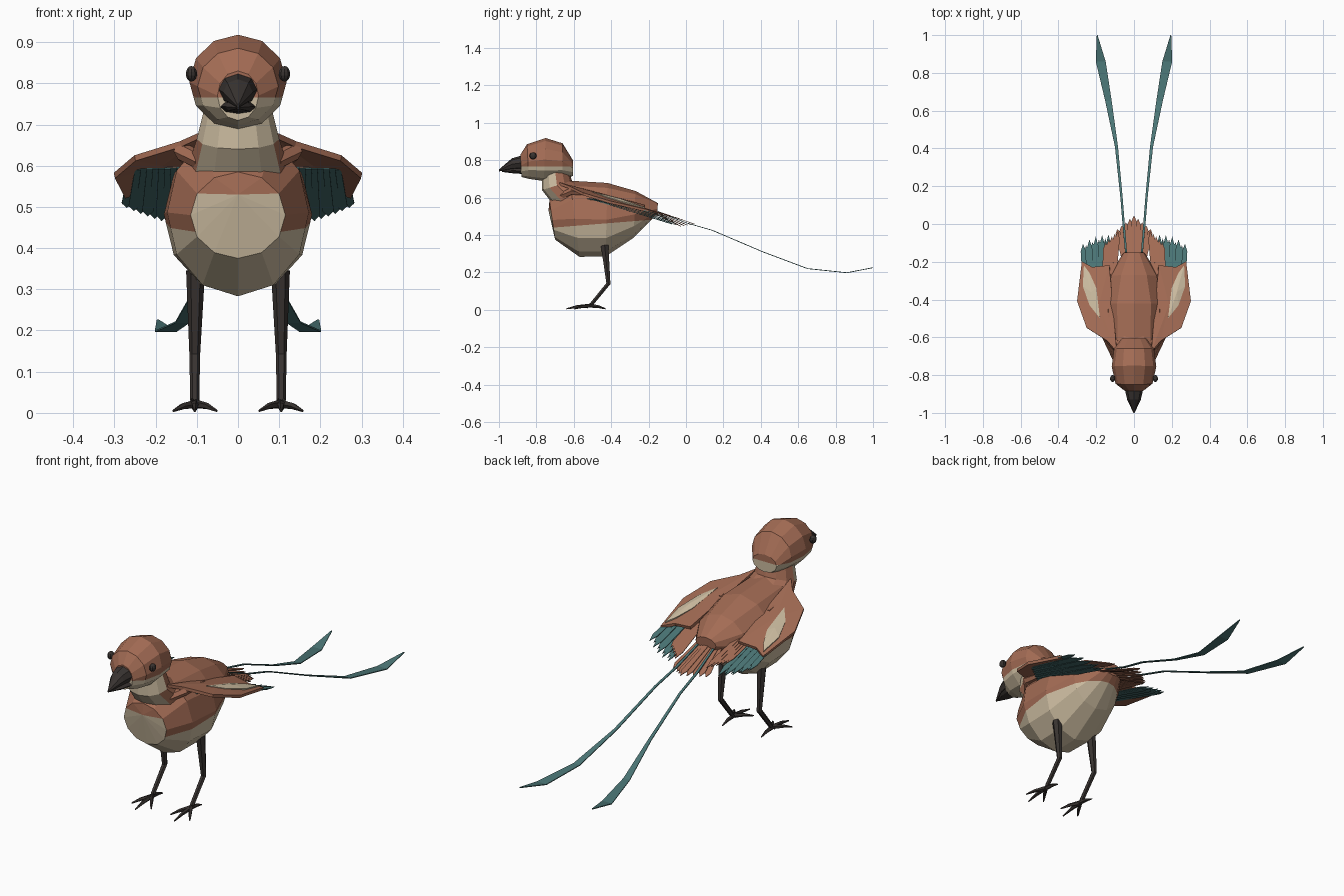
import bpy, bmesh, math
from mathutils import Vector as V

if "Cube" in bpy.data.objects:
    bpy.data.objects.remove(bpy.data.objects["Cube"])


def mat(name, r, g, b):
    m = bpy.data.materials.new(name)
    m.diffuse_color = (r, g, b, 1)
    m.use_nodes = True
    m.node_tree.nodes["Principled BSDF"].inputs["Base Color"].default_value = m.diffuse_color
    return m


BROWN = mat("brown", .37, .15, .09)
CREAM = mat("cream", .60, .50, .35)
TEAL = mat("teal", .07, .18, .18)
DARK = mat("dark", .04, .033, .03)


def finish(name, bm, mats, pick=None, mirror=False, solid=0):
    me = bpy.data.meshes.new(name)
    if pick:
        for f in bm.faces:
            f.material_index = pick(f.calc_center_median())
    bm.to_mesh(me)
    bm.free()
    for m in mats:
        me.materials.append(m)
    ob = bpy.data.objects.new(name, me)
    bpy.context.collection.objects.link(ob)
    if solid:
        s = ob.modifiers.new("thickness", 'SOLIDIFY')
        s.thickness, s.offset = solid, 0
    if mirror:
        m = ob.modifiers.new("mirror", 'MIRROR')
        m.use_mirror_merge = False
    return ob


def skin(bm, rings):
    """Join rings of points into a closed skin."""
    vs = [[bm.verts.new(p) for p in r] for r in rings]
    n = len(vs[0])
    for a, b in zip(vs, vs[1:]):
        for k in range(n):
            bm.faces.new((a[k], a[(k + 1) % n], b[(k + 1) % n], b[k]))
    bm.faces.new(vs[0])
    bm.faces.new(vs[-1])
    bmesh.ops.remove_doubles(bm, verts=[v for r in vs for v in r], dist=1e-4)
    bmesh.ops.recalc_face_normals(bm, faces=bm.faces)


def loft(stations, n=12):
    """Each station: top y, top z, bottom y, bottom z, half width."""
    bm, rings = bmesh.new(), []
    for yt, zt, yb, zb, w in stations:
        c, h = V((0, yt + yb, zt + zb)) / 2, V((0, yt - yb, zt - zb)) / 2
        angs = [math.tau * k / n for k in range(n)]
        rings.append([c + h * math.cos(a) + V((w * math.sin(a), 0, 0)) for a in angs])
    skin(bm, rings)
    return bm


def cut(bm, co, no):
    bmesh.ops.bisect_plane(bm, geom=bm.verts[:] + bm.edges[:] + bm.faces[:], plane_co=co, plane_no=no)


def tube(bm, path, radii, n=6):
    path = [V(p) for p in path]
    rings = []
    for i, (p, r) in enumerate(zip(path, radii)):
        d = (path[min(i + 1, len(path) - 1)] - path[max(i - 1, 0)]).normalized()
        s = d.cross(V((0, 1, .3))).normalized() if abs(d.z) > .6 else d.cross(V((0, 0, 1))).normalized()
        u = d.cross(s)
        rings.append([p + r * (s * math.cos(math.tau * k / n) + u * math.sin(math.tau * k / n)) for k in range(n)])
    skin(bm, rings)


def blade(bm, root, tip, w):
    """Flat pointed feather."""
    root, tip = V(root), V(tip)
    d = tip - root
    s = V((d.y, -d.x, 0)).normalized() * w
    m = root + d * .88
    bm.faces.new([bm.verts.new(p) for p in (root - s * .7, m - s, tip, m + s, root + s * .7)])


# Body
bm = loft([(-.735, .53, -.735, .53, 0), (-.73, .585, -.70, .375, .115), (-.62, .69, -.57, .283, .172),
           (-.42, .678, -.43, .285, .18), (-.27, .635, -.28, .385, .135), (-.15, .57, -.155, .51, .055)])
cut(bm, (0, -.7, .44), (0, -.08, 1))
finish("body", bm, [BROWN, CREAM],
       lambda c: int(c.z < .44 + .08 * (c.y + .7) or (c.y < -.715 and c.z < .52)))

# Neck
finish("neck", loft([(-.55, .66, -.70, .55, .12), (-.61, .69, -.77, .64, .10), (-.63, .76, -.77, .73, .08)]),
       [BROWN, CREAM], lambda c: int(c.y < -.69))

# Head
bm = loft([(-.885, .83, -.88, .71, .05), (-.85, .885, -.84, .70, .098), (-.75, .918, -.76, .688, .118),
           (-.66, .89, -.66, .698, .106), (-.605, .80, -.605, .715, .065)])
cut(bm, (0, 0, .765), (0, 0, 1))
finish("head", bm, [BROWN, CREAM], lambda c: int(c.z < .765))

# Beak halves
finish("upper_beak", loft([(-.86, .83, -.86, .745, .052), (-.93, .81, -.93, .747, .036),
                           (-1, .75, -1, .74, .003)], 8), [DARK])
finish("lower_beak", loft([(-.86, .76, -.86, .725, .048), (-.93, .757, -.93, .73, .032),
                           (-.985, .745, -.985, .737, .003)], 8), [DARK])

# Eyes
bm = bmesh.new()
bmesh.ops.create_uvsphere(bm, u_segments=10, v_segments=7, radius=.019)
bmesh.ops.scale(bm, verts=bm.verts, vec=(.75, 1, 1))
bmesh.ops.translate(bm, verts=bm.verts, vec=(.113, -.818, .823))
finish("eyes", bm, [DARK], mirror=True)

# Legs and toes
bm = bmesh.new()
tube(bm, [(.103, -.435, .345), (.105, -.415, .14), (.105, -.505, .03), (.105, -.53, .015)],
     [.023, .013, .011, .010])
for tx, ty in ((.105, -.64), (.052, -.595), (.157, -.595), (.105, -.43)):
    a, b = V((.105, -.515, .022)), V((tx, ty, .005))
    tube(bm, [a, a.lerp(b, .55) + V((0, 0, .004)), b], [.011, .008, .003], 5)
finish("legs", bm, [DARK], mirror=True)


# Wing coverts, a shallow raised plate
def wing_z(x, y):
    return .655 - .25 * (y + .6) - .15 * (x - .13)


def plate(name, outline, rise, thick, m):
    bm = bmesh.new()
    f = bm.faces.new([bm.verts.new((x, y, wing_z(x, y) + rise)) for x, y in outline])
    p = bmesh.ops.poke(bm, faces=[f])
    p["verts"][0].co.z += .008
    bmesh.ops.recalc_face_normals(bm, faces=bm.faces)
    finish(name, bm, [m], mirror=True, solid=thick)


plate("wing_coverts", [(.09, -.68), (.14, -.62), (.25, -.55), (.30, -.41), (.275, -.2), (.22, -.23),
                       (.13, -.22), (.115, -.4)], -.006, .014, BROWN)
plate("wing_patch", [(.18, -.50), (.235, -.43), (.27, -.33), (.265, -.22), (.235, -.26), (.20, -.34),
                     (.19, -.42)], .006, .006, CREAM)

# Shoulders
bm = bmesh.new()
tube(bm, [(.09, -.66, .61), (.135, -.61, .635), (.13, -.45, .615)], [.02, .022, .01])
finish("shoulders", bm, [BROWN], mirror=True)

# Teal flight feathers and brown inner feathers
bm = bmesh.new()
for i in range(9):
    t = i / 8
    blade(bm, (.14 + .115 * t, -.53 + .09 * t, .595 - .02 * t + .002 * i),
          (.135 + .135 * t, -.055 - .05 * t * t - .02 * (i % 2), .455 + .003 * i + .02 * t * t), .014)
finish("flight_feathers", bm, [TEAL], mirror=True, solid=.003)
bm = bmesh.new()
for i in range(5):
    blade(bm, (.115 + .012 * i, -.42, .603 - .002 * i),
          (.085 + .016 * i, -.035 - .015 * i, .487 + .004 * i), .013)
finish("inner_wing_feathers", bm, [BROWN], mirror=True, solid=.003)

# Tail fan
bm = bmesh.new()
for i in range(-4, 5):
    blade(bm, (.012 * i, -.22, .55 - .002 * abs(i)),
          (.022 * i, .045 - .018 * abs(i), .458 - .003 * abs(i)), .014)
finish("tail_fan", bm, [BROWN], solid=.003)

# Long tail streamers: centre x, half width, y, z
bm = bmesh.new()
path = [(.042, .005, -.15, .525), (.055, .006, .0, .465), (.066, .006, .14, .425), (.093, .008, .41, .31),
        (.135, .017, .65, .22), (.176, .026, .86, .198), (.195, .002, 1.0, .225)]
rows = [[bm.verts.new((x + s * w, y, z)) for s in (-1, 0, 1)] for x, w, y, z in path]
for a, b in zip(rows, rows[1:]):
    for k in (0, 1):
        bm.faces.new((a[k], a[k + 1], b[k + 1], b[k]))
finish("tail_streamers", bm, [TEAL], mirror=True, solid=.004)
